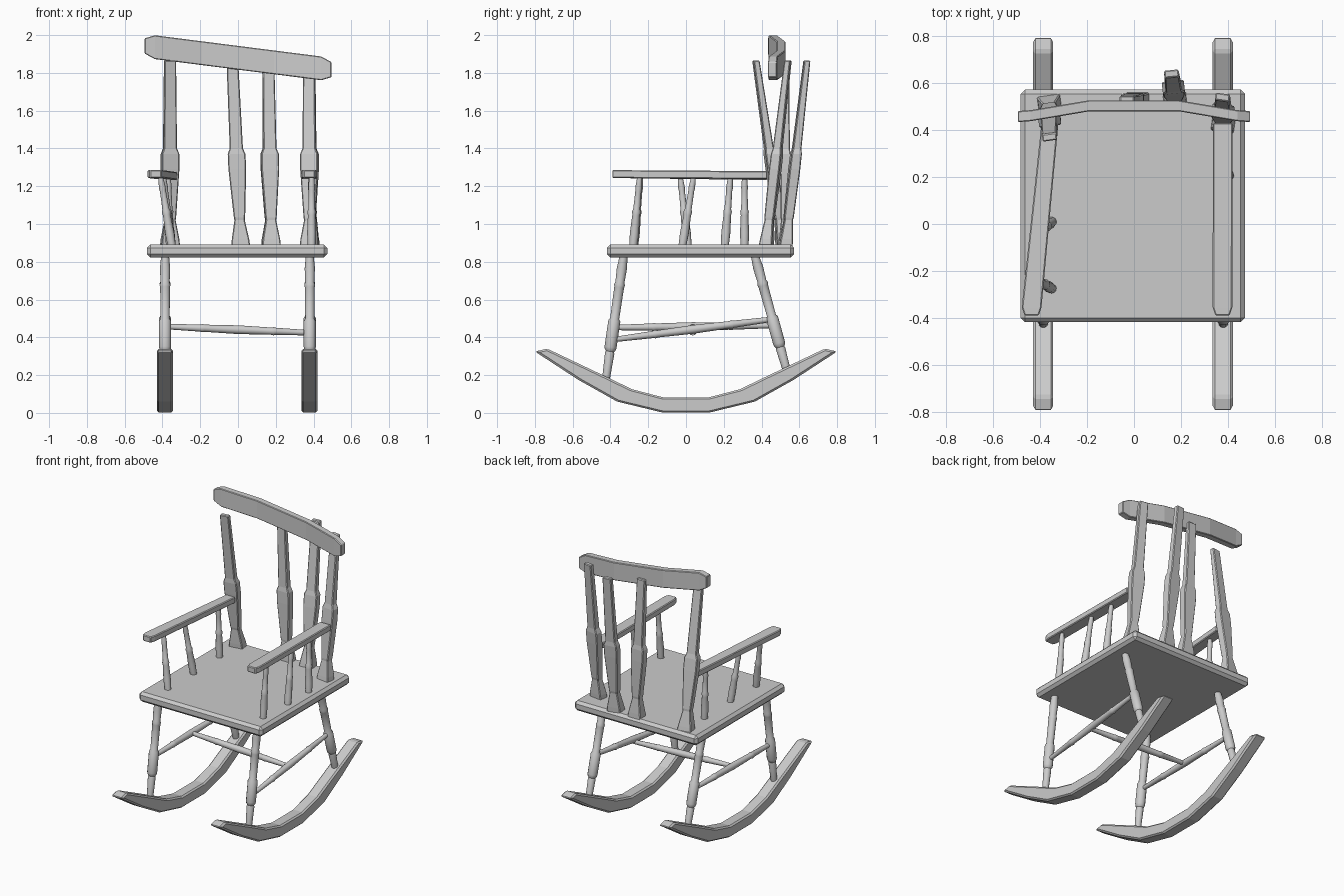
import bpy, bmesh, math
from mathutils import Vector, Matrix

if "Cube" in bpy.data.objects:
    bpy.data.objects.remove(bpy.data.objects["Cube"])

wood = bpy.data.materials.new("plain_grey")
wood.use_nodes = True
GREY = (0.6, 0.6, 0.6, 1)
wood.diffuse_color = GREY
wood.node_tree.nodes["Principled BSDF"].inputs["Base Color"].default_value = GREY


def finish(name, bm, bevel=0, smooth=False):
    bmesh.ops.recalc_face_normals(bm, faces=bm.faces)
    mesh = bpy.data.meshes.new(name)
    bm.to_mesh(mesh)
    bm.free()
    mesh.materials.append(wood)
    ob = bpy.data.objects.new(name, mesh)
    bpy.context.collection.objects.link(ob)
    if bevel:
        mod = ob.modifiers.new("soft_edges", "BEVEL")
        mod.width = bevel
        mod.segments = 1
    if smooth:
        bpy.ops.object.select_all(action="DESELECT")
        ob.select_set(True)
        bpy.context.view_layer.objects.active = ob
        bpy.ops.object.shade_smooth_by_angle(angle=math.radians(35))
    return ob


def loft(name, rings, **kw):
    """Skin a list of equal-length point rings and cap both ends."""
    bm = bmesh.new()
    loops = [[bm.verts.new(p) for p in ring] for ring in rings]
    n = len(loops[0])
    for a, b in zip(loops, loops[1:]):
        for i in range(n):
            j = (i + 1) % n
            bm.faces.new((a[i], a[j], b[j], b[i]))
    bm.faces.new(loops[0])
    bm.faces.new(loops[-1])
    return finish(name, bm, **kw)


def turned(name, start, end, profile, sides=12):
    """Lathe-turned rod; profile is (fraction of length, radius)."""
    a, b = Vector(start), Vector(end)
    rot = (b - a).to_track_quat("Z", "Y")
    rings = []
    for t, r in profile:
        rings.append([a.lerp(b, t) + rot @ Vector((r * math.cos(k), r * math.sin(k), 0))
                      for k in (2 * math.pi * i / sides for i in range(sides))])
    return loft(name, rings, smooth=True)


# Seat
bm = bmesh.new()
bmesh.ops.create_cube(bm, size=1, matrix=Matrix.Translation((-0.005, 0.077, 0.857))
                      @ Matrix.Diagonal((0.955, 0.99, 0.07, 1)))
finish("seat", bm, bevel=0.018)

# Rockers: half profile mirrored front to back
under = [(0.8, 0.325), (0.57, 0.175), (0.365, 0.06), (0.125, 0.002)]
over = [(0.12, 0.082), (0.285, 0.125), (0.43, 0.195), (0.735, 0.34)]
pairs = list(zip(under, reversed(over)))
pairs = [((-u[0], u[1]), (-o[0], o[1])) for u, o in pairs] + pairs[::-1]
for side, x in (("right", -0.387), ("left", 0.378)):
    loft("rocker_" + side,
         [[(x - 0.043, *u), (x + 0.043, *u), (x + 0.043, *o), (x - 0.043, *o)] for u, o in pairs],
         bevel=0.01)

# Legs
leg = [(0, 0.02), (0.22, 0.025), (0.235, 0.022), (0.25, 0.029), (0.27, 0.032), (0.48, 0.032),
       (0.5, 0.024), (0.75, 0.026), (0.77, 0.029), (0.79, 0.024), (0.9, 0.027), (1, 0.021)]
for side, x in (("right", -0.386), ("left", 0.38)):
    turned("front_leg_" + side, (x, -0.425, 0.17), (x, -0.33, 0.83), leg)
    turned("rear_leg_" + side, (x, 0.54, 0.2), (x, 0.365, 0.83), leg)

# Stretchers
bar = [(0, 0.014), (0.24, 0.019), (0.25, 0.022), (0.27, 0.019), (0.5, 0.023),
       (0.73, 0.019), (0.75, 0.022), (0.76, 0.019), (1, 0.014)]
turned("side_stretcher_left", (0.38, -0.37, 0.39), (0.38, 0.45, 0.495), bar)
turned("side_stretcher_right", (-0.386, -0.38, 0.452), (-0.386, 0.45, 0.462), bar)
turned("cross_stretcher", (-0.38, 0.035, 0.457), (0.38, 0.035, 0.424), bar)

# Armrests: rings of (y, centre x, half width, top z)
def armrest(name, stations):
    rings = []
    for y, x, w, z in stations:
        rings.append([(x - w, y, z - 0.042), (x + w, y, z - 0.042), (x + w, y, z), (x - w, y, z)])
    loft(name, rings, bevel=0.005)

armrest("armrest_left", [(-0.39, 0.377, 0.03, 1.285), (-0.355, 0.377, 0.042, 1.285),
                         (0.43, 0.378, 0.042, 1.28)])
armrest("armrest_right", [(-0.39, -0.436, 0.03, 1.285), (-0.355, -0.436, 0.042, 1.285),
                          (0.43, -0.358, 0.036, 1.275)])

# Arm spindles
spindle = [(0, 0.021), (0.2, 0.024), (0.45, 0.02), (0.5, 0.023), (0.54, 0.018),
           (0.8, 0.016), (0.84, 0.018), (1, 0.013)]
feet_and_tops = {
    "left": [(0.39, -0.28, 0.39, -0.245), (0.4, -0.02, 0.385, 0.04), (0.405, 0.205, 0.385, 0.235)],
    "right": [(-0.35, -0.275, -0.41, -0.24), (-0.35, 0.01, -0.395, -0.03), (-0.36, 0.31, -0.37, 0.31)],
}
for side, rods in feet_and_tops.items():
    for i, (fx, fy, tx, ty) in enumerate(rods):
        turned(f"arm_spindle_{side}_{i + 1}", (fx, fy, 0.88), (tx, ty, 1.25), spindle)

# Back slats: (height, width, depth)
slat = [(0.88, 0.1, 0.07), (0.92, 0.092, 0.065), (1.02, 0.055, 0.045), (1.035, 0.06, 0.05),
        (1.29, 0.094, 0.056), (1.37, 0.094, 0.054), (1.4, 0.07, 0.045), (1.865, 0.062, 0.032)]
placing = [((-0.36, 0.515), (-0.36, 0.37), 8), ((0.015, 0.525), (-0.03, 0.53), 0),
           ((0.175, 0.525), (0.16, 0.64), 6), ((0.38, 0.425), (0.377, 0.54), -8)]
for i, (foot, top, yaw) in enumerate(placing):
    spin = Matrix.Rotation(math.radians(yaw), 3, "Z")
    rings = []
    for z, w, d in slat:
        t = (z - slat[0][0]) / (slat[-1][0] - slat[0][0])
        c = Vector((*foot, z)).lerp(Vector((*top, z)), t)
        rings.append([c + spin @ Vector((sx * w / 2, sy * d / 2, 0))
                      for sx, sy in ((-1, -1), (1, -1), (1, 1), (-1, 1))])
    loft(f"back_slat_{i + 1}", rings, bevel=0.005)

# Crest rail: bent, sloping, with clipped ends
half = [(0.495, 0.04, 0.434), (0.44, 0.063, 0.438), (0.19, 0.063, 0.48)]
rings = []
for x, h, y in [(-x, h, y) for x, h, y in half] + half[::-1]:
    z = 1.88 - 0.127 * x
    rings.append([(x, y, z - h), (x, y + 0.047, z - h), (x, y + 0.047, z + h), (x, y, z + h)])
loft("crest_rail", rings, bevel=0.004)
